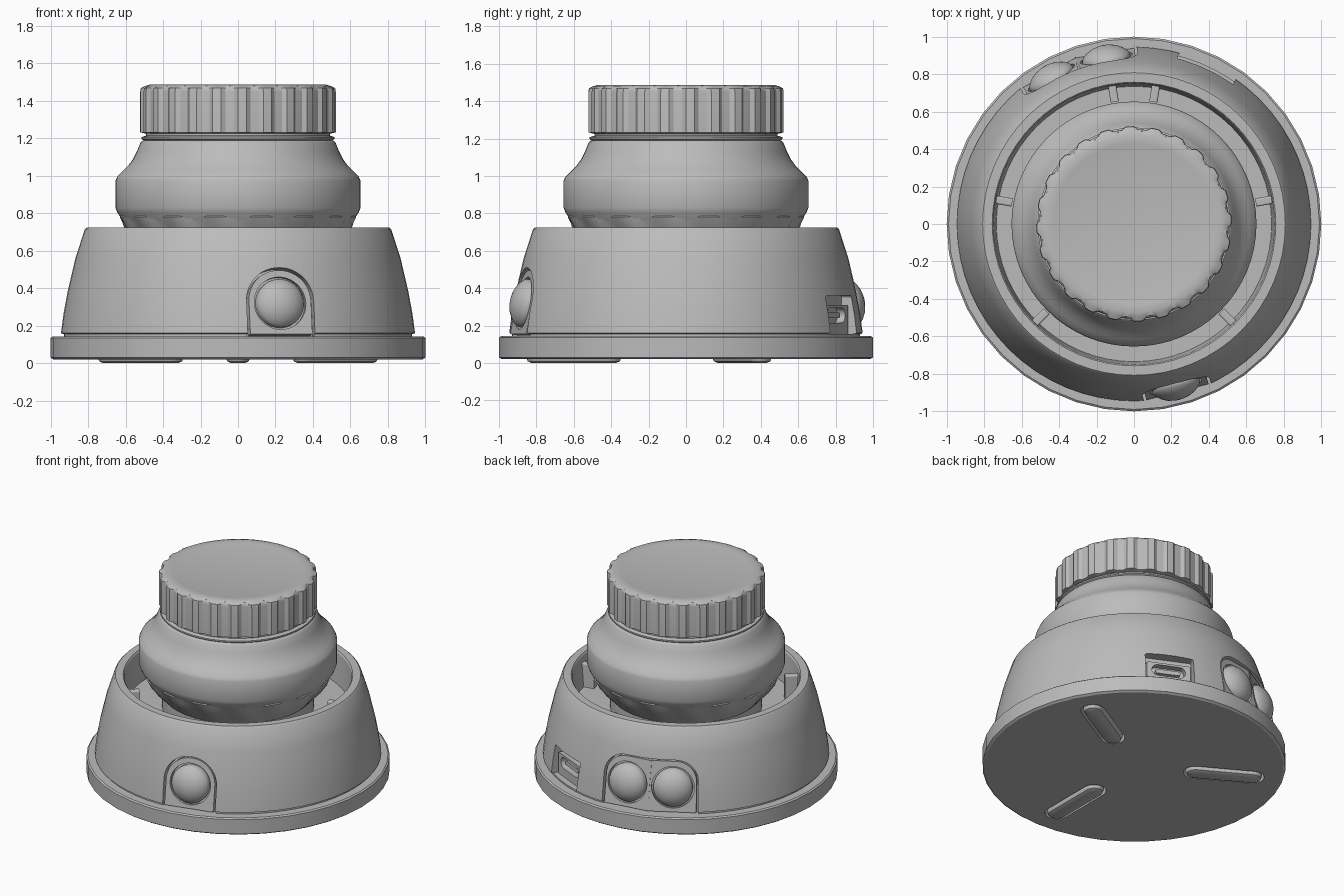
import bpy, bmesh, math
from math import sin, cos, pi, radians
from mathutils import Matrix, Vector

if "Cube" in bpy.data.objects:
    bpy.data.objects.remove(bpy.data.objects["Cube"])

grey = bpy.data.materials.new("plain_grey")
grey.use_nodes = True
grey.diffuse_color = (0.5, 0.5, 0.5, 1)
grey.node_tree.nodes["Principled BSDF"].inputs["Base Color"].default_value = (0.5, 0.5, 0.5, 1)


def finish(name, bm, matrix=None, angle=30):
    """Turn a bmesh into a smooth shaded object."""
    bmesh.ops.remove_doubles(bm, verts=bm.verts, dist=1e-5)
    bmesh.ops.recalc_face_normals(bm, faces=bm.faces)
    bm.transform(matrix or Matrix())
    mesh = bpy.data.meshes.new(name)
    bm.to_mesh(mesh)
    bm.free()
    mesh.materials.append(grey)
    ob = bpy.data.objects.new(name, mesh)
    bpy.context.collection.objects.link(ob)
    shade(ob, angle)
    return ob


def select(ob):
    bpy.ops.object.select_all(action='DESELECT')
    ob.select_set(True)
    bpy.context.view_layer.objects.active = ob


def shade(ob, angle=30):
    select(ob)
    bpy.ops.object.shade_smooth_by_angle(angle=radians(angle))


def lathe(name, profile, sides=64, matrix=None, flute=None, angle=30):
    """Spin (radius, height) points; flute(side, row) adds to the radius."""
    bm = bmesh.new()
    rows = []
    for row, (r, z) in enumerate(profile):
        ring = []
        for i in range(sides):
            a = 2 * pi * i / sides
            rr = r + (flute(i, row) if flute and r else 0)
            ring.append(bm.verts.new((rr * cos(a), rr * sin(a), z)))
        rows.append(ring)
    for low, high in zip(rows, rows[1:]):
        for i in range(sides):
            j = (i + 1) % sides
            bm.faces.new((low[i], low[j], high[j], high[i]))
    return finish(name, bm, matrix, angle)


def prism(name, outline, back, front, matrix, bevel=0):
    """Extrude a flat outline along local z."""
    bm = bmesh.new()
    face = bm.faces.new([bm.verts.new((x, y, back)) for x, y in outline])
    out = bmesh.ops.extrude_face_region(bm, geom=[face])["geom"]
    top = [v for v in out if isinstance(v, bmesh.types.BMVert)]
    bmesh.ops.translate(bm, verts=top, vec=(0, 0, front - back))
    if bevel:
        edges = [e for e in bm.edges if all(v in top for v in e.verts)]
        bmesh.ops.bevel(bm, geom=edges, offset=bevel, segments=2, affect='EDGES', profile=0.5)
    return finish(name, bm, matrix)


def arch(left, right, bottom, top, round_left, round_right):
    """Upright outline with a rounded corner on each upper side."""
    pts = [(left, bottom), (right, bottom)]
    for cx, r, start in ((right - round_right, round_right, 0),
                         (left + round_left, round_left, pi / 2)):
        steps = 12 if r else 0
        pts += [(cx + r * cos(start + pi / 2 * k / 12), top - r + r * sin(start + pi / 2 * k / 12))
                for k in range(steps + 1)]
    return pts


def capsule(half, r):
    """Long rounded outline along local x."""
    return [(s * half + r * cos(a), r * sin(a)) for s, first in ((1, -pi / 2), (-1, pi / 2))
            for a in (first + pi * k / 10 for k in range(11))]


def facing(azimuth, distance, z, tilt=0):
    """Frame on the wall: x sideways, y up, z outward."""
    a, t = radians(azimuth), radians(tilt)
    n = Vector((cos(a) * cos(t), sin(a) * cos(t), sin(t)))
    side = Vector((-sin(a), cos(a), 0))
    m = Matrix((side, n.cross(side), n)).transposed().to_4x4()
    return Matrix.Translation((cos(a) * distance, sin(a) * distance, z)) @ m


def cut(target, cutter):
    select(target)
    mod = target.modifiers.new("cut", 'BOOLEAN')
    mod.operation, mod.solver, mod.object = 'DIFFERENCE', 'EXACT', cutter
    bpy.ops.object.modifier_apply(modifier=mod.name)
    bpy.data.objects.remove(cutter)
    shade(target)


# Base plate and hollow outer shell
base = lathe("base_plate", [(0, 0.02), (0.985, 0.02), (1, 0.03), (1, 0.135), (0.99, 0.143), (0, 0.143)], 40)
shell = lathe("outer_shell", [
    (0, 0.14), (0.93, 0.14), (0.93, 0.155), (0.945, 0.16), (0.932, 0.26), (0.91, 0.38),
    (0.868, 0.56), (0.818, 0.715), (0.808, 0.725), (0.757, 0.725), (0.75, 0.715),
    (0.735, 0.5), (0, 0.5)], 64)

# Foot pads set into slots under the base
for k in range(3):
    a = radians(30 + 120 * k)
    m = Matrix.Translation((0.6 * cos(a), 0.6 * sin(a), 0)) @ Matrix.Rotation(a, 4, 'Z')
    cut(base, prism("slot_cutter", capsule(0.19, 0.08), -0.05, 0.07, m))
    prism("foot_pad_%d" % k, capsule(0.19, 0.065), 0.09, 0, m, 0.03)


def button(name, azimuth, left, right, round_left, round_right, gap_left, gap_right):
    """Arched panel with a domed button, set in a pocket of the shell."""
    m = facing(azimuth, 0.897, 0.32, 10)
    cut(shell, prism("pocket_cutter", arch(left, right, -0.2, 0.19, round_left, round_right), -0.05, 0.3, m))
    left, right = left + gap_left, right - gap_right
    panel = prism(name + "_panel", arch(left, right, -0.168, 0.178, max(round_left - gap_left, 0),
                                        max(round_right - gap_right, 0)), -0.06, 0, m)
    cut(panel, lathe("ring_cutter", [(0, -0.025), (0.142, -0.025), (0.142, 0.1), (0, 0.1)], 40, m))
    lathe(name + "_dome", [(0, -0.04), (0.13, -0.04), (0.13, 0.005), (0.122, 0.02), (0.1, 0.04),
                           (0.07, 0.057), (0.035, 0.067), (0, 0.07)], 40, m)


# One button in front, a joined pair behind
button("front_button", -75.5, -0.185, 0.185, 0.18, 0.18, 0.014, 0.014)
button("back_button_right", 119.5, -0.162, 0.17, 0, 0.15, 0, 0.014)
button("back_button_left", 99.5, -0.17, 0.162, 0.15, 0, 0.014, 0)

# Socket recess with a connector plate
m = facing(65, 0.87, 0.255)
cut(shell, prism("socket_cutter", arch(-0.165, 0.165, -0.1, 0.105, 0.015, 0.015), -0.03, 0.2, m))
plate = prism("socket_plate", arch(-0.15, 0.15, -0.1, 0.055, 0.01, 0.01), -0.05, 0.015, m)
cut(plate, prism("connector_cutter", capsule(0.075, 0.04), -0.03, 0.1, m))
prism("connector_tongue", capsule(0.07, 0.015), -0.04, 0, m)

# Locating tabs on the inner wall
for k, azimuth in enumerate((81, 99, 10, 170, 225, 315)):
    prism("inner_tab_%d" % k, arch(-0.022, 0.022, -0.1, 0.1, 0.01, 0.01), -0.06, 0.03,
          facing(azimuth, 0.72, 0.57))

# Twisted skirt below the knob
lathe("knob_skirt", [(0.5, 0.49), (0.5, 0.6), (0.565, 0.68), (0.6, 0.73), (0.625, 0.78), (0.6, 0.82)], 96,
      flute=lambda i, row: 0.012 if 2 <= row < 5 and (i + row) % 6 < 3 else 0)

# Round knob body
lathe("knob_body", [
    (0.58, 0.74), (0.605, 0.745), (0.645, 0.805), (0.654, 0.83), (0.654, 0.975), (0.645, 0.995),
    (0.615, 1.025), (0.585, 1.055), (0.56, 1.09), (0.54, 1.13), (0.522, 1.175), (0.512, 1.187),
    (0.505, 1.19), (0.515, 1.197), (0.515, 1.207), (0.49, 1.215), (0.49, 1.25)], 64)

# Fluted cap with a dished top
lathe("fluted_cap", [
    (0, 1.225), (0.49, 1.225), (0.506, 1.232), (0.506, 1.45), (0.503, 1.468), (0.495, 1.48),
    (0.47, 1.487), (0.43, 1.485), (0.38, 1.475), (0, 1.475)], 144,
    flute=lambda i, row: 0.016 if 2 <= row <= 4 and i % 6 < 3 else 0, angle=25)
